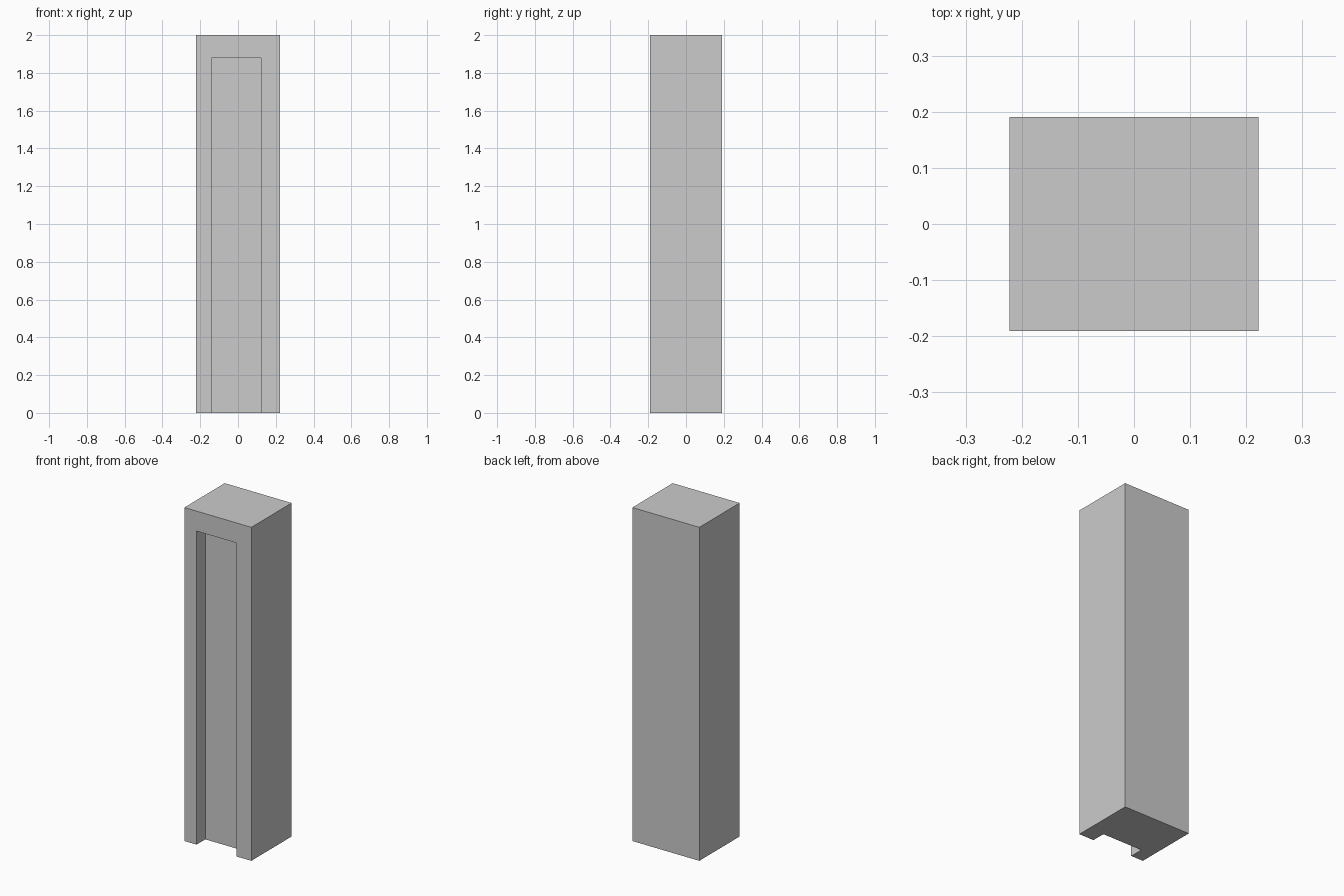
import bpy

if "Cube" in bpy.data.objects:
    bpy.data.objects.remove(bpy.data.objects["Cube"])


def box(name, x, y, z):
    """Axis-aligned box from (min, max) ranges."""
    bpy.ops.mesh.primitive_cube_add(size=1)
    obj = bpy.context.object
    obj.name = name
    for i, (lo, hi) in enumerate((x, y, z)):
        for v in obj.data.vertices:
            v.co[i] = lo if v.co[i] < 0 else hi
    return obj


# Tall pillar block
pillar = box("pillar_body", (-0.222, 0.222), (-0.191, 0.191), (0, 2))

# Doorway recess in the front, open at the bottom
cutter = box("recess_cutter", (-0.141, 0.123), (-0.30, -0.108), (-0.1, 1.88))
cutter.hide_render = True

mod = pillar.modifiers.new("recess", 'BOOLEAN')
mod.operation = 'DIFFERENCE'
mod.solver = 'EXACT'
mod.object = cutter
bpy.context.view_layer.objects.active = pillar
bpy.ops.object.modifier_apply(modifier=mod.name)
bpy.data.objects.remove(cutter)
